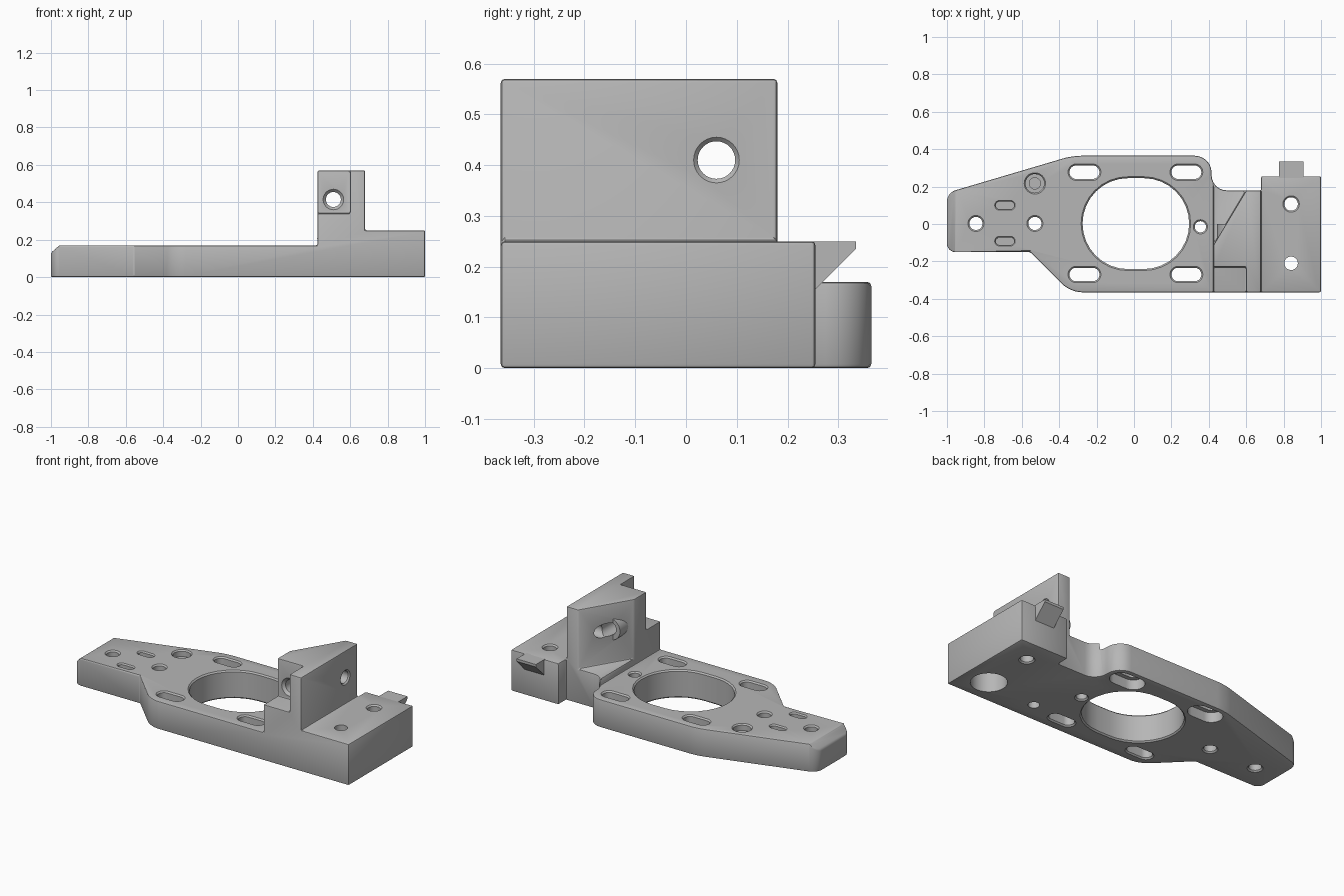
import bpy, bmesh, math
from mathutils import Vector

cube = bpy.data.objects.get("Cube")
if cube:
    bpy.data.objects.remove(cube, do_unlink=True)

metal = bpy.data.materials.new("plain grey")
metal.use_nodes = True
grey = (0.47, 0.47, 0.47, 1)
metal.diffuse_color = grey
metal.node_tree.nodes["Principled BSDF"].inputs["Base Color"].default_value = grey

# Axis maps: two profile coordinates and one depth become a point
AXES = {"x": lambda a, b, h: (h, a, b),
        "y": lambda a, b, h: (a, h, b),
        "z": lambda a, b, h: (a, b, h)}


def loft(name, rings, axis="z"):
    """Solid through a stack of (outline, depth) rings."""
    bm = bmesh.new()
    loops = [[bm.verts.new(AXES[axis](a, b, h)) for a, b in pts] for pts, h in rings]
    for low, high in zip(loops, loops[1:]):
        n = len(low)
        for i in range(n):
            j = (i + 1) % n
            bm.faces.new((low[i], low[j], high[j], high[i]))
    bm.faces.new(loops[0])
    bm.faces.new(loops[-1])
    bmesh.ops.recalc_face_normals(bm, faces=bm.faces)
    mesh = bpy.data.meshes.new(name)
    bm.to_mesh(mesh)
    bm.free()
    mesh.materials.append(metal)
    obj = bpy.data.objects.new(name, mesh)
    bpy.context.collection.objects.link(obj)
    return obj


def prism(name, pts, low, high, axis="z"):
    return loft(name, [(pts, low), (pts, high)], axis)


def rect(a0, a1, b0, b1):
    return [(a0, b0), (a1, b0), (a1, b1), (a0, b1)]


def rounded(corners, steps=6):
    """Outline from (x, y, rounding) corners."""
    out = []
    for i, (x, y, t) in enumerate(corners):
        p = Vector((x, y))
        if t == 0:
            out.append((x, y))
            continue
        before = Vector(corners[i - 1][:2])
        after = Vector(corners[(i + 1) % len(corners)][:2])
        a = p + (before - p).normalized() * t
        d = p + (after - p).normalized() * t
        b, c = a.lerp(p, 0.55), d.lerp(p, 0.55)
        for k in range(steps + 1):
            u = k / steps
            v = 1 - u
            out.append(tuple(a * v**3 + b * 3 * v * v * u + c * 3 * v * u * u + d * u**3))
    return out


def slot(a, b, half, r, n=16):
    """Round or elongated outline."""
    pts = []
    for side in (1, -1):
        for k in range(n + 1):
            ang = math.pi * (k / n - 0.5)
            pts.append((a + side * (half + r * math.cos(ang)), b + side * r * math.sin(ang)))
    if half == 0:
        pts = pts[:n] + pts[n + 1:-1]
    return pts


def activate(obj):
    bpy.ops.object.select_all(action="DESELECT")
    obj.select_set(True)
    bpy.context.view_layer.objects.active = obj


def combine(obj, other, operation="DIFFERENCE"):
    activate(obj)
    mod = obj.modifiers.new("combine", "BOOLEAN")
    mod.operation, mod.solver, mod.object = operation, "EXACT", other
    bpy.ops.object.modifier_apply(modifier=mod.name)
    bpy.data.objects.remove(other, do_unlink=True)


def drill(a, b, profile, half=0, axis="z"):
    rings = [(slot(a, b, half, r), h) for h, r in profile]
    combine(body, loft("drill", rings, axis))


def through(a, b, r, half=0, top=0.17):
    """Through hole with a small chamfer at both ends."""
    e = 0.008
    drill(a, b, [(-0.05, r + e), (0, r + e), (e, r), (top - e, r),
                 (top, r + e), (top + 0.03, r + e)], half)


# Whole footprint, later stepped down to the plate, upright and block
footprint = rounded([
    (-1, -0.15, 0.045), (-0.555, -0.15, 0), (-0.34, -0.365, 0.06), (1, -0.365, 0),
    (1, 0.255, 0), (0.68, 0.255, 0), (0.68, 0.18, 0), (0.415, 0.18, 0.08),
    (0.415, 0.365, 0.09), (-0.33, 0.365, 0.05), (-1, 0.167, 0.045)])
body = prism("mounting_bracket", footprint, 0, 0.57)

combine(body, prism("plate_step", rect(-1.2, 0.425, -0.6, 0.6), 0.17, 0.8))
combine(body, prism("block_step", rect(0.68, 1.2, -0.6, 0.6), 0.25, 0.8))
combine(body, prism("front_recess", rect(0.3, 0.6, -0.6, -0.23), 0.34, 0.8))
combine(body, prism("diagonal_recess",
                    [(0.36, -0.22), (0.612, 0.2), (0.612, 0.5), (0.36, 0.5)], 0.21, 0.8))
combine(body, prism("end_chamfer", [(-1.045, 0.09), (-0.91, 0.21), (-1.045, 0.21)],
                    -0.6, 0.6, "y"))

# Soft edges all round
activate(body)
bevel = body.modifiers.new("soft_edges", "BEVEL")
bevel.width, bevel.segments, bevel.limit_method = 0.008, 2, "ANGLE"
bevel.use_clamp_overlap = False
bpy.ops.object.modifier_apply(modifier=bevel.name)

# Boss around the lengthwise screw hole
combine(body, prism("screw_boss", slot(0.51, 0.41, 0, 0.066), -0.15, 0.0, "y"), "UNION")

# Large opening and plate slots, the rear slots widened underneath
through(0.01, 0.002, 0.243, 0.042)
for x in (-0.265, 0.28):
    through(x, -0.27, 0.036, 0.044)
    drill(x, 0.277, [(-0.05, 0.062), (0.06, 0.062), (0.06, 0.036), (0.162, 0.036),
                     (0.17, 0.044), (0.2, 0.044)], 0.044)

# Plain holes in the plate and block
for x, y, r, top in [(-0.845, 0.003, 0.035, 0.17), (-0.53, 0.003, 0.035, 0.17),
                     (0.355, -0.015, 0.03, 0.17), (0.84, 0.107, 0.036, 0.25)]:
    through(x, y, r, top=top)
drill(0.84, -0.21, [(-0.05, 0.1), (0.12, 0.1), (0.12, 0.036), (0.3, 0.036)])

# Blind holes: stepped pocket, two small slots and one underneath
drill(-0.53, 0.217, [(0.07, 0.03), (0.13, 0.03), (0.13, 0.05), (0.162, 0.05),
                     (0.17, 0.057), (0.2, 0.057)])
for y, depth in ((0.1, 0.09), (-0.092, 0.04)):
    drill(-0.69, y, [(0.17 - depth, 0.02), (0.162, 0.02), (0.17, 0.026), (0.2, 0.026)], 0.029)
drill(0.5, -0.24, [(-0.05, 0.032), (0.1, 0.032)])

# Crossing screw holes in the upright
drill(0.06, 0.41, [(0.3, 0.037), (0.672, 0.037), (0.68, 0.045), (0.75, 0.045)], axis="x")
drill(0.51, 0.415, [(-0.5, 0.055), (-0.23, 0.055), (-0.215, 0.04), (0.4, 0.04)], axis="y")

# Wedge tab on the back of the block
tab = prism("wedge_tab", [(0.24, 0.25), (0.335, 0.25), (0.335, 0.235),
                          (0.255, 0.155), (0.24, 0.155)], 0.775, 0.905, "x")

for obj in (body, tab):
    activate(obj)
    bpy.ops.object.shade_smooth_by_angle()
